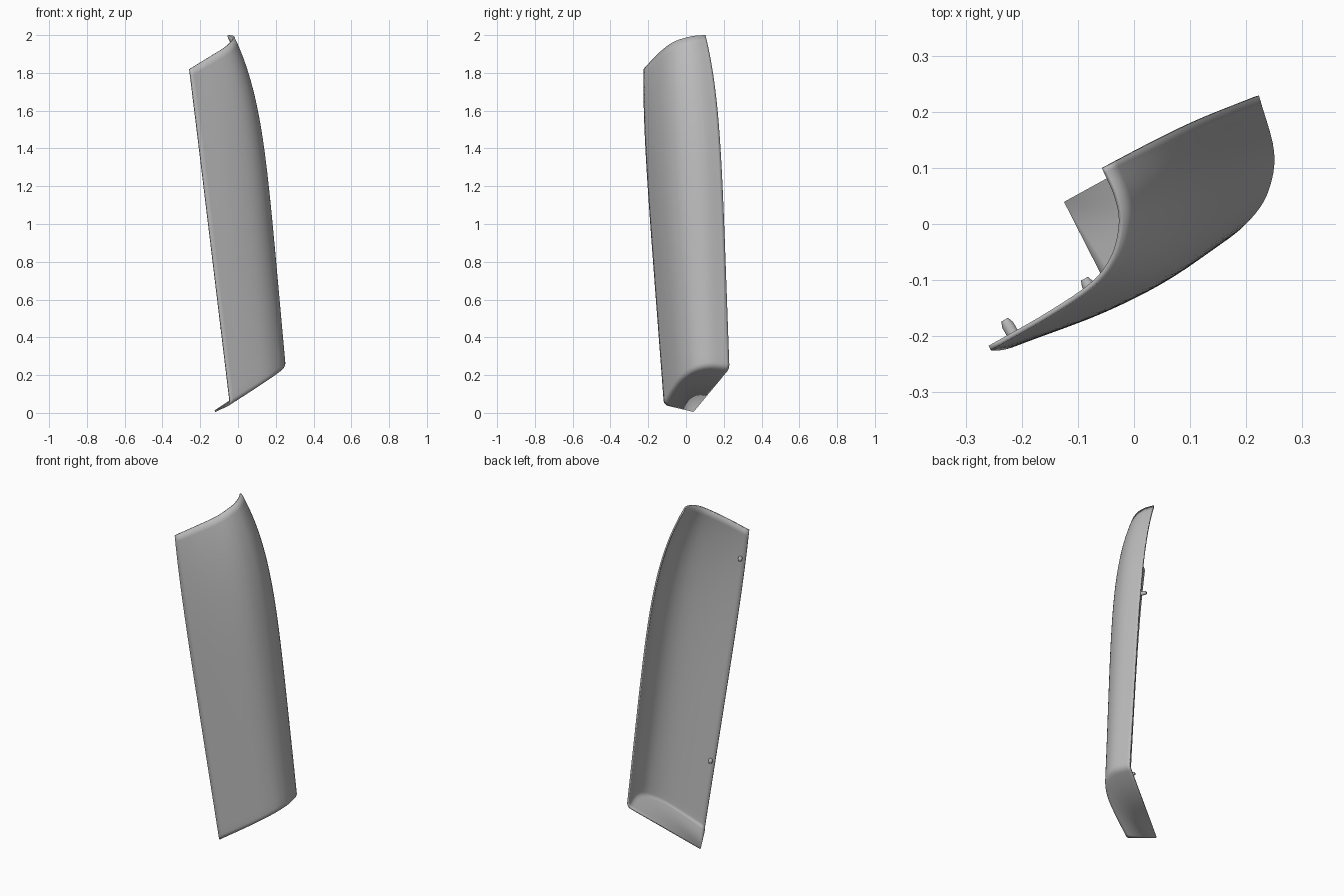
import bpy, bmesh
from mathutils import Vector

cube = bpy.data.objects.get("Cube")
if cube:
    bpy.data.objects.remove(cube, do_unlink=True)

grey = bpy.data.materials.new("neutral grey")
grey.use_nodes = True
GREY = (0.5, 0.5, 0.5, 1)
grey.diffuse_color = GREY
grey.node_tree.nodes["Principled BSDF"].inputs["Base Color"].default_value = GREY

# Matching guide points, running from the front edge around to the back edge
TOP = [(-.255, -.225, 1.82), (-.15, -.165, 1.885), (-.07, -.11, 1.935),
       (-.033, -.06, 1.967), (-.019, 0, 1.987), (-.027, .05, 1.997), (-.05, .103, 2)]
BOTTOM = [(-.04, -.117), (.07, -.075), (.155, -.035), (.21, .01),
          (.242, .06), (.252, .13), (.225, .23)]
BULGE = [(0, -.016), (.03, -.02), (.05, -.015), (.062, -.005),
         (.067, .01), (.068, .022), (.065, .037)]
TIP = Vector((-.12, .04, .005))
COLS, ROWS, FILLET = 36, 44, 6


def floor_z(x, y):
    return TIP.z + .62 * (x - TIP.x) + .08 * (y - TIP.y)


def spline(points, n):
    """Smooth curve through the points, sampled n + 1 times."""
    p = [Vector(q) for q in points]
    p = [2 * p[0] - p[1]] + p + [2 * p[-1] - p[-2]]
    out = []
    for i in range(n + 1):
        s = i / n * (len(points) - 1)
        k = min(int(s), len(points) - 2)
        f = s - k
        a, b, c, d = p[k:k + 4]
        out.append(b + .5 * f * (c - a + f * (2 * a - 5 * b + 4 * c - d
                                            + f * (3 * (b - c) + d - a))))
    return out


top = spline(TOP, COLS)
bottom = spline([(x, y, floor_z(x, y)) for x, y in BOTTOM], COLS)
bulge = spline([(x, y, 0) for x, y in BULGE], COLS)


def wall(j, t):
    return bottom[j].lerp(top[j], t) + bulge[j] * (1.72 * t * (1 - t ** 5))


def finish(bm, name):
    mesh = bpy.data.meshes.new(name)
    bm.to_mesh(mesh)
    bm.free()
    mesh.materials.append(grey)
    obj = bpy.data.objects.new(name, mesh)
    bpy.context.collection.objects.link(obj)
    bpy.ops.object.select_all(action='DESELECT')
    obj.select_set(True)
    bpy.context.view_layer.objects.active = obj
    bpy.ops.object.shade_smooth_by_angle(angle=.6)
    return obj


# Curved wall, rounded lower edge and flat bottom flap as one sheet
bm = bmesh.new()
T_END = .015
rows = [[wall(j, 1 + (T_END - 1) * r / ROWS) for j in range(COLS + 1)]
        for r in range(ROWS + 1)]
for r in range(1, FILLET + 1):
    f = r / FILLET
    row = []
    for j in range(COLS + 1):
        corner = bottom[j]
        inner = corner + (TIP - corner).normalized() * .03
        row.append(wall(j, T_END).lerp(corner, f).lerp(corner.lerp(inner, f), f))
    rows.append(row)
grid = [[bm.verts.new(p) for p in row] for row in rows]
for upper, lower in zip(grid, grid[1:]):
    for j in range(COLS):
        bm.faces.new((upper[j], lower[j], lower[j + 1], upper[j + 1]))
tip = bm.verts.new(TIP)
for a, b in zip(grid[-1], grid[-1][1:]):
    bm.faces.new((a, tip, b))
panel = finish(bm, "curved_panel")
solid = panel.modifiers.new("thickness", 'SOLIDIFY')
solid.thickness = .009
solid.offset = -1


# Small locating pegs on the inside of the front edge
def peg(name, base):
    bm = bmesh.new()
    axis = Vector((-.5, .86, 0))
    turn = axis.to_track_quat('Z', 'Y')
    rings = []
    for radius, h in ((.011, 0), (.011, .03), (.007, .041)):
        ring = bmesh.ops.create_circle(bm, segments=16, radius=radius)["verts"]
        for v in ring:
            v.co = Vector(base) + turn @ (v.co + Vector((0, 0, h)))
        rings.append(ring)
    for a, b in zip(rings, rings[1:]):
        for i in range(16):
            k = (i + 1) % 16
            bm.faces.new((a[i], a[k], b[k], b[i]))
    bm.faces.new(rings[0])
    bm.faces.new(rings[-1])
    bmesh.ops.recalc_face_normals(bm, faces=bm.faces)
    finish(bm, name)


peg("upper_peg", (-.21, -.206, 1.65))
peg("lower_peg", (-.068, -.133, .45))
